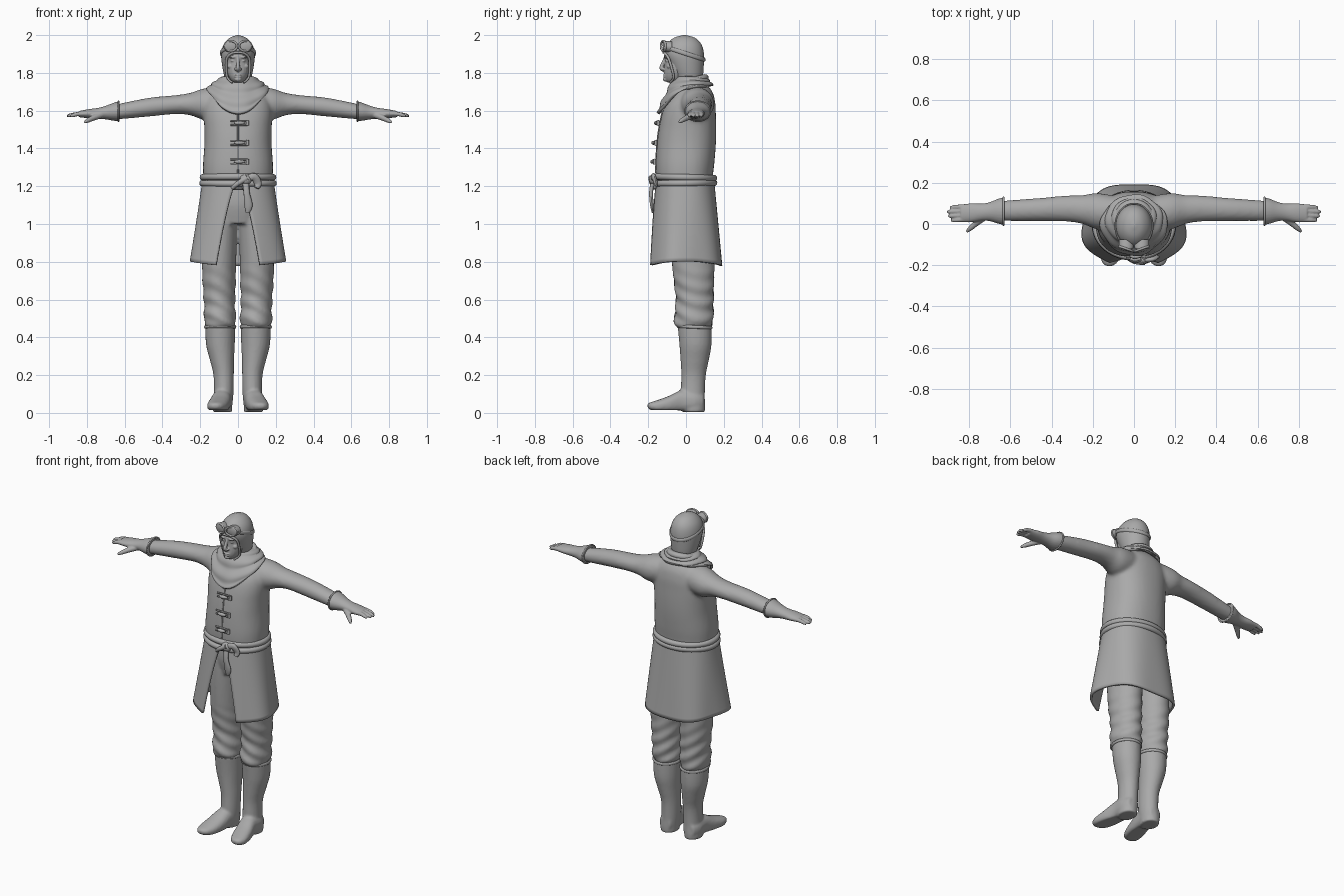
import bpy, bmesh, math
from mathutils import Vector, Matrix

cube = bpy.data.objects.get("Cube")
if cube:
    bpy.data.objects.remove(cube)

grey = bpy.data.materials.new("plain grey")
grey.use_nodes = True
GREY = (0.4, 0.4, 0.4, 1)
grey.diffuse_color = GREY
shader = grey.node_tree.nodes["Principled BSDF"]
shader.inputs["Base Color"].default_value = GREY
shader.inputs["Roughness"].default_value = 0.7
X, Y, Z = Vector((1, 0, 0)), Vector((0, 1, 0)), Vector((0, 0, 1))


def smooth_path(pts, steps, closed):
    """Catmull-Rom interpolation of rows of numbers."""
    count = len(pts)
    pick = (lambda i: pts[i % count]) if closed else (lambda i: pts[min(max(i, 0), count - 1)])
    rows = []
    for i in range(count if closed else count - 1):
        for k in range(steps):
            t = k / steps
            quads = zip(pick(i - 1), pick(i), pick(i + 1), pick(i + 2))
            rows.append([b + t / 2 * (c - a + t * (2 * a - 5 * b + 4 * c - d + t * (3 * (b - c) + d - a)))
                         for a, b, c, d in quads])
    return rows if closed else rows + [list(pts[-1])]


def sweep(bm, pts, axis=None, n=24, steps=4, closed=False, power=1.0, up=Z, floor=None):
    """Loft elliptical rings (x, y, z, r1, r2); r2 may be left out for round tubes."""
    rows = smooth_path(pts, steps, closed)
    if axis == Z:
        up = Y
    rings = []
    for i, row in enumerate(rows):
        ahead = rows[(i + 1) % len(rows)] if closed else rows[min(i + 1, len(rows) - 1)]
        behind = rows[i - 1] if closed else rows[max(i - 1, 0)]
        tangent = axis or (Vector(ahead[:3]) - Vector(behind[:3])).normalized()
        side = tangent.cross(up).normalized()
        other = side.cross(tangent)
        ring = []
        for k in range(n):
            a = math.tau * k / n
            c, s = (math.copysign(abs(v) ** power, v) for v in (math.cos(a), math.sin(a)))
            p = Vector(row[:3]) + side * c * max(row[3], .001) + other * s * max(row[-1], .001)
            if floor is not None:
                p.z = max(p.z, floor)
            ring.append(bm.verts.new(p))
        rings.append(ring)
    pairs = list(zip(rings, rings[1:])) + ([(rings[-1], rings[0])] if closed else [])
    for lo, hi in pairs:
        for k in range(n):
            bm.faces.new((lo[k], lo[k - 1], hi[k - 1], hi[k]))
    if not closed:
        bm.faces.new(rings[0])
        bm.faces.new(rings[-1])


def sheet(bm, f, rows, cols):
    """Open surface from f(t, u) with t and u running from 0 to 1."""
    grid = [[bm.verts.new(f(i / rows, j / cols)) for j in range(cols + 1)] for i in range(rows + 1)]
    for i in range(rows):
        for j in range(cols):
            bm.faces.new((grid[i][j], grid[i][j + 1], grid[i + 1][j + 1], grid[i + 1][j]))
    bmesh.ops.remove_doubles(bm, verts=bm.verts, dist=.0001)


def ball(bm, loc, size):
    bmesh.ops.create_uvsphere(bm, u_segments=16, v_segments=10, radius=1,
                              matrix=Matrix.Translation(loc) @ Matrix.Diagonal((*size, 1)))


def loop(rx, ry, cy, z, tilt, r1, r2):
    """Closed ring path around the body, raised by tilt at the front."""
    angles = [math.tau * k / 16 for k in range(16)]
    return [(rx * math.sin(a), cy - ry * math.cos(a), z + tilt * math.cos(a), r1, r2) for a in angles]


def finish(name, bm, voxel=0, thick=0, rounds=3):
    bmesh.ops.recalc_face_normals(bm, faces=bm.faces)
    mesh = bpy.data.meshes.new(name)
    bm.to_mesh(mesh)
    bm.free()
    mesh.materials.append(grey)
    mesh.shade_smooth()
    mesh.set_sharp_from_angle(angle=math.radians(50))
    ob = bpy.data.objects.new(name, mesh)
    bpy.context.scene.collection.objects.link(ob)
    if voxel:
        mod = ob.modifiers.new("blend", "REMESH")
        mod.mode, mod.voxel_size, mod.use_smooth_shade = "VOXEL", voxel, True
        mod = ob.modifiers.new("relax", "SMOOTH")
        mod.factor, mod.iterations = .5, rounds
    if thick:
        mod = ob.modifiers.new("thickness", "SOLIDIFY")
        mod.thickness, mod.offset = thick, 0
    return ob


def tubes(name, paths, **options):
    bm = bmesh.new()
    for path in paths:
        sweep(bm, path, n=12, **options)
    return finish(name, bm)


# Coat body and sleeves, blended into one surface
bm = bmesh.new()
sweep(bm, [(0, -.005, 1.18, .182, .145), (0, -.008, 1.25, .184, .15), (0, -.005, 1.32, .185, .155),
           (0, .002, 1.42, .178, .156), (0, .008, 1.5, .178, .152), (0, .015, 1.58, .182, .143),
           (0, .025, 1.64, .175, .13), (0, .04, 1.7, .14, .1), (0, .04, 1.75, .08, .06)],
      axis=Z, n=40, power=.87)
for s in (-1, 1):
    sweep(bm, [(s * .08, .05, 1.645, .085, .085), (s * .18, .062, 1.635, .088, .083),
               (s * .25, .07, 1.635, .07, .06), (s * .33, .075, 1.632, .063, .05),
               (s * .46, .07, 1.62, .056, .05), (s * .6, .065, 1.6, .051, .043),
               (s * .66, .063, 1.59, .046, .038)], axis=X, n=28)
finish("coat_body", bm, voxel=.011, rounds=5)


# Flared coat skirt, open down the front
def skirt(t, u):
    rx, ry = .183 + .06 * t, .148 + .048 * t
    gap = math.asin((.004 + .095 * t ** .75) / rx)
    a = gap + u * (math.tau - 2 * gap)
    wave = 1 + .03 * t * math.cos(5 * a)
    c, s = (math.copysign(abs(v) ** .87, v) for v in (math.cos(a), math.sin(a)))
    return Vector((rx * s * wave * (1 + .06 * t * c), -.005 - ry * c * wave,
                   1.22 - t * (.43 + .012 * math.cos(2 * a))))


bm = bmesh.new()
sheet(bm, skirt, 20, 72)
finish("coat_skirt", bm, thick=.014)


# Draped scarf, pointed at the chest
def scarf(t, u):
    a = math.tau * u
    front = (1 + math.cos(a)) / 2
    fold = .005 * math.sin(15 * t + 4 * math.cos(a)) + .003 * math.sin(7 * a) * t
    rx, ry = .07 + .085 * t ** .7 + fold, .07 + .073 * t ** .8 + fold
    return Vector((rx * math.sin(a), .02 - .025 * t - ry * math.cos(a),
                   1.775 - t * (.045 + .145 * front ** 3)))


bm = bmesh.new()
sheet(bm, scarf, 20, 64)
finish("scarf", bm, thick=.016)
tubes("scarf_roll", [loop(.08, .08, .02, 1.755, -.02, .02, .018)], closed=True)

# Belt wraps, knot and hanging ends
tubes("belt", [loop(.187, .155, -.006, 1.247, .004, .016, .017),
               loop(.189, .156, -.006, 1.216, -.002, .016, .017)], closed=True)
tubes("belt_ends", [[(.04, -.17, 1.24, .02, .013), (.045, -.185, 1.17, .016, .01),
                     (.055, -.18, 1.1, .022, .01), (.05, -.175, 1.06, .01, .006)],
                    [(.05, -.175, 1.24, .016, .012), (.085, -.172, 1.25, .02, .012),
                     (.105, -.16, 1.215, .02, .01), (.1, -.165, 1.19, .012, .008)],
                    [(-.03, -.165, 1.19, .01), (0, -.18, 1.215, .013), (.05, -.185, 1.245, .015)]], up=Y)
bm = bmesh.new()
ball(bm, (.04, -.172, 1.235), (.032, .024, .028))
finish("belt_knot", bm)

# Toggle fastenings and front seam
for i, (z, y) in enumerate([(1.535, -.147), (1.43, -.16), (1.33, -.166)]):
    tubes("toggle_%d" % (i + 1), [[(-.02, y - .008, z, .006), (.005, y - .012, z, .011), (.035, y - .008, z, .006)],
                                  [(-.04, y, z + .011, .005), (.05, y, z + .011, .005)],
                                  [(-.04, y, z - .011, .005), (.05, y, z - .011, .005)],
                                  [(.05, y, z - .014, .008), (.05, y, z + .014, .008)]], up=Y)
tubes("front_seam", [[(.0, -.124, 1.6, .004), (0, -.144, 1.5, .004), (0, -.155, 1.4, .004),
                      (0, -.16, 1.27, .004)]], up=Y)

# Trousers with creased knees
bm = bmesh.new()
sweep(bm, [(0, .01, 1.2, .15, .11), (0, .012, 1.1, .165, .115), (0, .02, 1.0, .15, .1)], axis=Z)
for s in (-1, 1):
    sweep(bm, [(s * .085, .015, 1.08, .08, .1), (s * .095, .03, .95, .09, .113), (s * .1, .038, .8, .09, .113),
               (s * .1, .042, .7, .088, .106), (s * .098, .046, .6, .083, .099), (s * .096, .042, .52, .083, .102),
               (s * .095, .04, .47, .083, .1), (s * .095, .04, .445, .06, .08)], axis=Z, n=32, steps=8)
for v in bm.verts:
    if v.co.z < .8:
        side = math.copysign(.098, v.co.x)
        crease = .05 * math.sin(75 * v.co.z + 40 * v.co.x + 18 * v.co.y) * min(1, (.8 - v.co.z) * 5)
        v.co.x += (v.co.x - side) * crease
        v.co.y += (v.co.y - .042) * crease
finish("trousers", bm, voxel=.009, rounds=2)

# Boots, gloves
for s, label in ((-1, "right"), (1, "left")):
    bm = bmesh.new()
    sweep(bm, [(s * .094, .046, .46, .08, .09), (s * .093, .05, .36, .076, .085), (s * .085, .046, .28, .064, .075),
               (s * .076, .04, .2, .054, .065), (s * .076, .036, .1, .052, .064),
               (s * .082, .04, .04, .052, .062), (s * .082, .04, .004, .05, .06)], axis=Z)
    sweep(bm, [(s * .082, .095, .06, .035, .04), (s * .084, .05, .06, .053, .055), (s * .087, -.02, .062, .052, .06),
               (s * .1, -.09, .045, .056, .045), (s * .112, -.15, .036, .052, .032),
               (s * .118, -.188, .036, .036, .02), (s * .12, -.204, .038, .015, .01)],
          axis=-Y, floor=.014, power=.85)
    finish(label + "_boot", bm, voxel=.008)
    rim = [(s * .094 + x, y, z, r1, r2) for x, y, z, r1, r2 in loop(.079, .088, .046, .455, .004, .006, .009)]
    tubes(label + "_boot_rim", [rim], closed=True)

    bm = bmesh.new()
    sweep(bm, [(s * .63, .062, 1.597, .067, .053), (s * .66, .062, 1.594, .06, .047), (s * .7, .06, 1.59, .046, .036),
               (s * .74, .057, 1.586, .042, .029), (s * .79, .054, 1.584, .046, .024),
               (s * .84, .052, 1.582, .043, .017)], axis=X)
    for k, reach in enumerate((.888, .902, .907, .893)):
        y = .02 + .021 * k
        sweep(bm, [(s * .81, y + .002, 1.584, .012), (s * .85, y, 1.582, .0115),
                   (s * (reach - .015), y - .002, 1.575, .01), (s * reach, y - .003, 1.57, .005)], n=12)
    sweep(bm, [(s * .725, .035, 1.578, .018), (s * .765, .004, 1.562, .015),
               (s * .795, -.022, 1.548, .012), (s * .812, -.038, 1.538, .006)], n=12)
    finish(label + "_glove", bm, voxel=.0045, rounds=2)
    cuff = [(s * .633, .062 + .066 * math.cos(a), 1.597 + .052 * math.sin(a), .005)
            for a in (math.tau * k / 12 for k in range(12))]
    tubes(label + "_glove_cuff", [cuff], closed=True, up=X)

# Flying helmet and neck
bm = bmesh.new()
sweep(bm, [(0, .015, 1.7, .055, .055), (0, .015, 1.74, .058, .062), (0, .014, 1.78, .072, .075),
           (0, .002, 1.84, .084, .092), (0, -.01, 1.9, .089, .105), (0, -.01, 1.95, .076, .092),
           (0, -.008, 1.985, .045, .057), (0, -.008, 2.0, .006, .008)], axis=Z, n=36)
finish("helmet", bm)
tubes("helmet_rim", [[(s * .03, -.085, 1.748, .005), (s * .056, -.066, 1.775, .006),
                      (s * .063, -.077, 1.83, .007), (s * .058, -.094, 1.88, .007),
                      (s * .03, -.114, 1.905, .007), (0, -.119, 1.908, .007)] for s in (-1, 1)], up=Y)

# Face
bm = bmesh.new()
sweep(bm, [(0, -.065, 1.748, .018, .03), (0, -.055, 1.76, .036, .055), (0, -.05, 1.785, .052, .066),
           (0, -.048, 1.82, .062, .066), (0, -.045, 1.862, .064, .066), (0, -.045, 1.89, .062, .072),
           (0, -.04, 1.92, .05, .06)], axis=Z)
sweep(bm, [(0, -.11, 1.88, .008), (0, -.122, 1.85, .009), (0, -.13, 1.825, .011), (0, -.112, 1.812, .01)], up=Y)
ball(bm, (0, -.11, 1.766), (.018, .012, .012))
for z in (1.789, 1.78):
    ball(bm, (0, -.114, z), (.022, .007, .004))
for s in (-1, 1):
    ball(bm, (s * .012, -.12, 1.82), (.008, .01, .007))
    ball(bm, (s * .027, -.107, 1.883), (.022, .011, .006))
    ball(bm, (s * .04, -.088, 1.835), (.017, .014, .014))
    ball(bm, (s * .027, -.101, 1.864), (.012, .009, .006))
finish("face", bm, voxel=.0035, rounds=1)

# Goggles pushed up on the forehead
tubes("goggle_strap", [loop(.09, .108, -.01, 1.905, .035, .005, .011)], closed=True)
for s, label in ((-1, "right"), (1, "left")):
    bm = bmesh.new()
    sweep(bm, [(s * .038, -.075, 1.935, .036, .03), (s * .038, -.115, 1.942, .035, .029),
               (s * .038, -.122, 1.943, .03, .025)], axis=-Y)
    finish(label + "_goggle_lens", bm)
    ring = [(s * .038 + .033 * math.cos(a), -.12 + .012 * math.cos(a) * s, 1.942 + .027 * math.sin(a), .006)
            for a in (math.tau * k / 12 for k in range(12))]
    tubes(label + "_goggle_frame", [ring], closed=True, up=Y)
tubes("goggle_bridge", [[(-.012, -.128, 1.945, .006), (.012, -.128, 1.945, .006)]])
